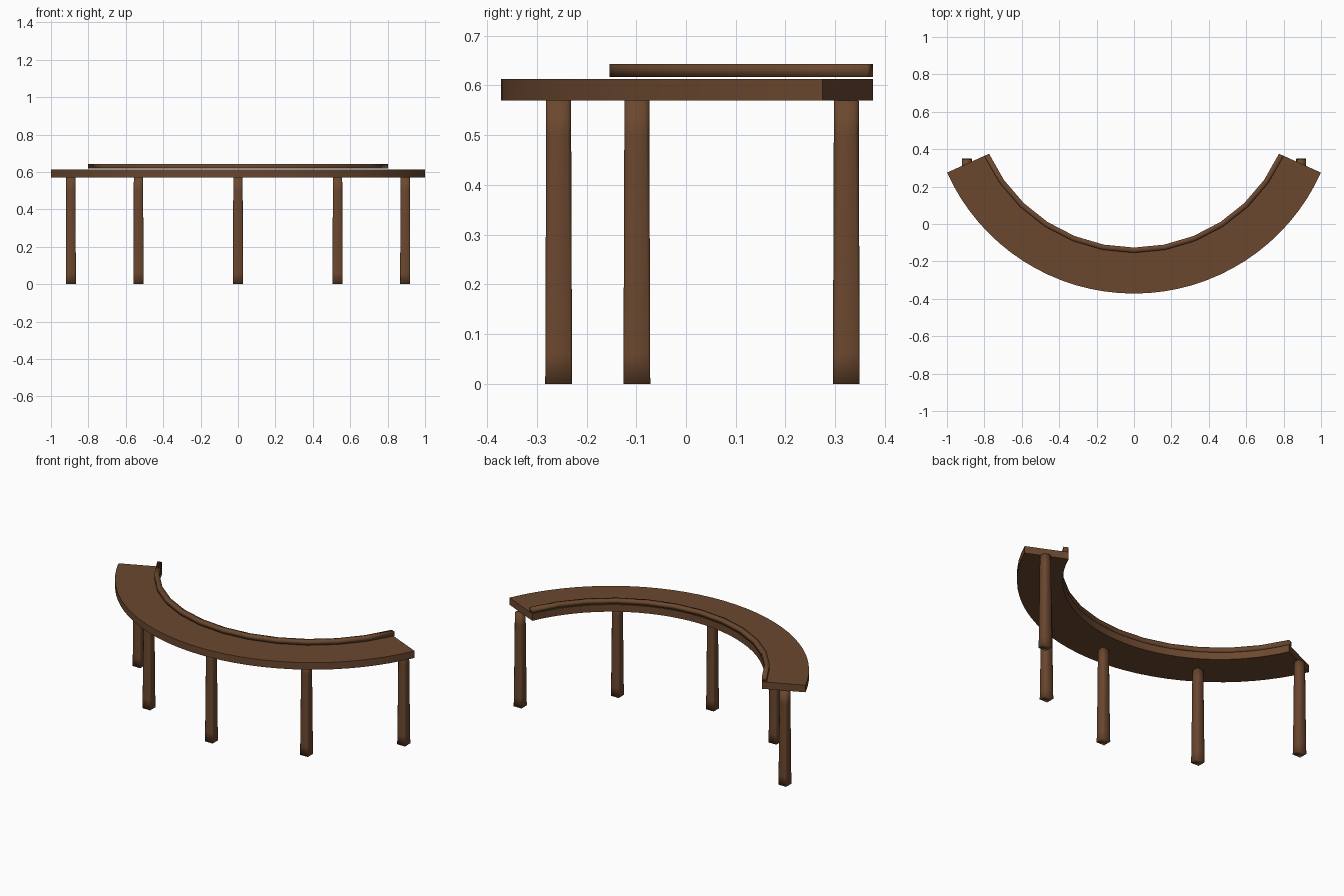
import bpy, bmesh
from math import sin, cos, radians

if "Cube" in bpy.data.objects:
    bpy.data.objects.remove(bpy.data.objects["Cube"])

CENTRE_Y = 0.724          # centre of the table's arc
HALF_ANGLE = radians(65.8)

wood = bpy.data.materials.new("brown wood")
wood.use_nodes = True
WOOD = (0.147, 0.064, 0.028, 1)
wood.diffuse_color = WOOD
wood.node_tree.nodes["Principled BSDF"].inputs["Base Color"].default_value = WOOD


def loft(name, rings):
    """Skin a list of equal-length point rings and cap both ends."""
    bm = bmesh.new()
    loops = [[bm.verts.new(p) for p in ring] for ring in rings]
    n = len(loops[0])
    for a, b in zip(loops, loops[1:]):
        for i in range(n):
            j = (i + 1) % n
            bm.faces.new((a[i], a[j], b[j], b[i]))
    bm.faces.new(loops[0])
    bm.faces.new(loops[-1])
    bmesh.ops.recalc_face_normals(bm, faces=bm.faces)
    mesh = bpy.data.meshes.new(name)
    bm.to_mesh(mesh)
    bm.free()
    mesh.materials.append(wood)
    obj = bpy.data.objects.new(name, mesh)
    bpy.context.collection.objects.link(obj)
    return obj


def on_arc(radius, angle, z):
    return (radius * sin(angle), CENTRE_Y - radius * cos(angle), z)


def arc_sweep(name, profile, segments):
    """Sweep a (radius, z) profile along the table's arc."""
    angles = [HALF_ANGLE * (2 * i / segments - 1) for i in range(segments + 1)]
    return loft(name, [[on_arc(r, a, z) for r, z in profile] for a in angles])


def smooth(obj, degrees):
    bpy.ops.object.select_all(action='DESELECT')
    obj.select_set(True)
    bpy.context.view_layer.objects.active = obj
    bpy.ops.object.shade_smooth_by_angle(angle=radians(degrees))


def rounded_square(x, y, z, half, cut):
    """Square ring with its corners cut back by the given amount."""
    h, k = half, half - cut
    outline = [(h, -k), (h, k), (k, h), (-k, h), (-h, k), (-h, -k), (-k, -h), (k, -h)]
    return [(x + dx, y + dy, z) for dx, dy in outline]


# Curved top
top = arc_sweep("table_top", [(0.85, 0.57), (1.096, 0.57), (1.096, 0.613), (0.85, 0.613)], 32)
smooth(top, 30)

# Raised rail along the inner edge
rail = arc_sweep("inner_rail", [(0.85, 0.617), (0.878, 0.617), (0.878, 0.643), (0.85, 0.643)], 12)
rail.data.shade_smooth()

# Legs, square at the foot and softer towards the top
names = ["far_right_leg", "right_leg", "middle_leg", "left_leg", "far_left_leg"]
for i, name in enumerate(names):
    x, y, _ = on_arc(0.98, HALF_ANGLE * (i - 2) / 2, 0)
    leg = loft(name, [rounded_square(x, y, z, half, cut) for z, half, cut in
                      [(0, 0.027, 0.002), (0.06, 0.0268, 0.004), (0.5, 0.0252, 0.008), (0.57, 0.025, 0.009)]])
    leg.data.shade_smooth()
